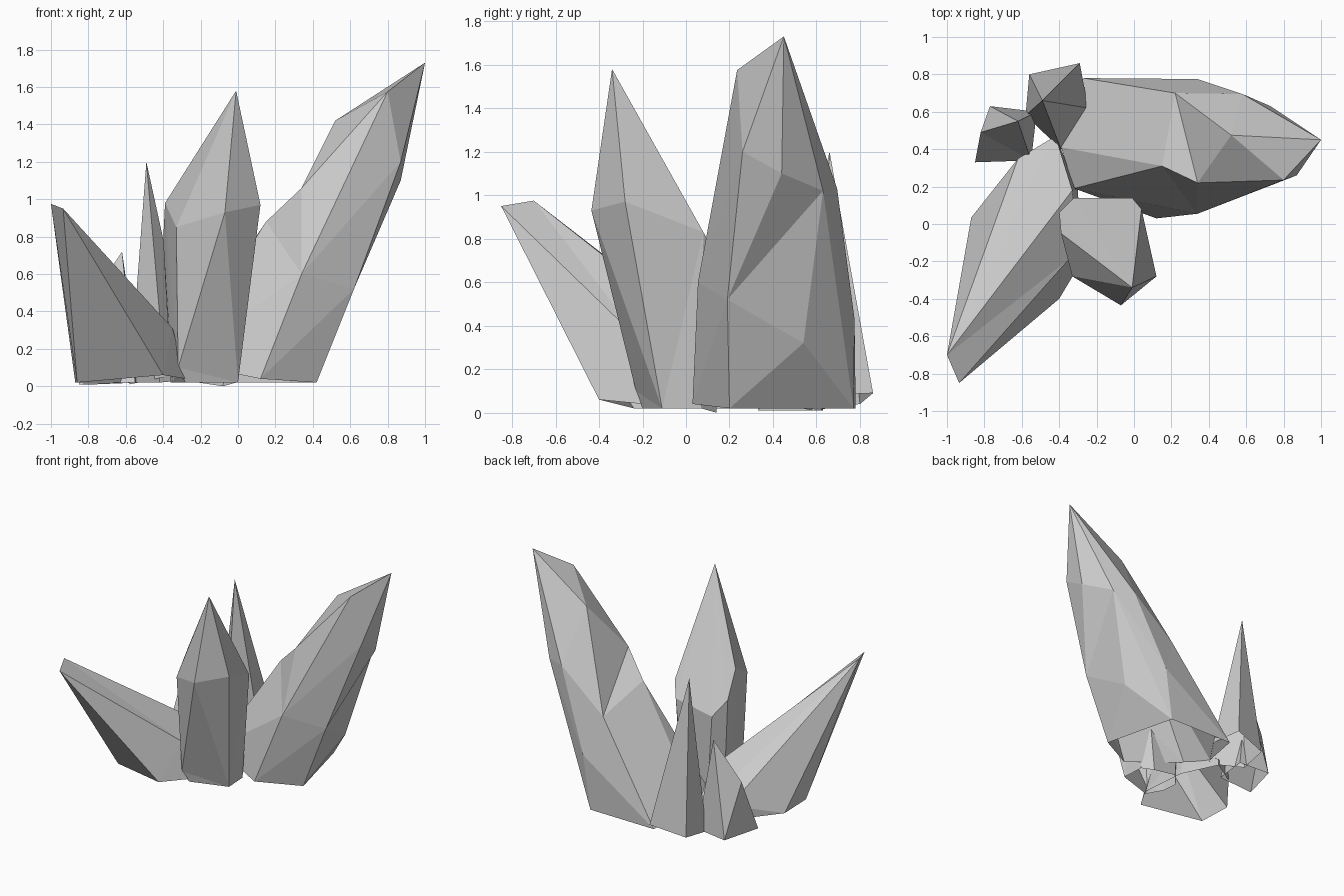
import bpy
import bmesh

cube = bpy.data.objects.get("Cube")
if cube:
    bpy.data.objects.remove(cube)

stone = bpy.data.materials.new("pale_grey_stone")
stone.use_nodes = True
grey = (0.6, 0.6, 0.6, 1)
stone.diffuse_color = grey
stone.node_tree.nodes["Principled BSDF"].inputs["Base Color"].default_value = grey


def build(name, faces):
    """Make an object from faces given as corner points; equal points are shared."""
    bm = bmesh.new()
    verts = {p: bm.verts.new(p) for face in faces for p in face}
    bmesh.ops.delete(bm, geom=[v for v in bm.verts if v not in verts.values()])
    for face in faces:
        bm.faces.new([verts[p] for p in face])
    bmesh.ops.triangulate(bm, faces=bm.faces[:], quad_method='SHORT_EDGE')
    bmesh.ops.recalc_face_normals(bm, faces=bm.faces[:])
    mesh = bpy.data.meshes.new(name)
    bm.to_mesh(mesh)
    bm.free()
    mesh.materials.append(stone)
    bpy.context.collection.objects.link(bpy.data.objects.new(name, mesh))


def crystal(name, columns, tip):
    """Loft walls between edge columns (foot to top) and close them at the tip.
    The foot stays open; short columns are padded by repeating their last point."""
    rows = max(len(c) for c in columns)
    columns = [c + [c[-1]] * (rows - len(c)) + [tip] for c in columns]
    faces = []
    for left, right in zip(columns, columns[1:] + columns[:1]):
        for k in range(rows):
            face = list(dict.fromkeys(
                [left[k], right[k], right[k + 1], left[k + 1]]))
            if len(face) > 2:
                faces.append(face)
    build(name, faces)


# Large leaning crystal: foot, waist, shoulder and tip corners, joined in facets
corners = {
    "a": (.12, .03, .04), "b": (.42, .20, .02), "c": (.28, .77, .02),
    "d": (-.27, .78, .02), "s": (-.39, .41, .08), "e": (-.32, .19, .13),
    "f": (.34, .055, .6), "g": (.62, .19, .52), "h": (.54, .54, .32),
    "i": (.34, .775, .43), "j": (.22, .70, .73), "k": (.15, .31, .88),
    "l": (.34, .22, 1.06), "m": (.80, .235, 1.575), "n": (.87, .26, 1.2),
    "o": (.87, .44, 1.1), "p": (.73, .63, 1.02), "q": (.58, .695, 1.03),
    "r": (.52, .475, 1.42), "t": (1, .45, 1.73),
}
facets = ("abg agf fgn fnm bhg bch ghp gpo gon hcp cip cdi idj ipq iqj "
          "dsj skj sek eaf efk kfl flm lmr jkl jlr jrq "
          "mnt not opt pqt qrt rmt")
build("large_crystal", [[corners[x] for x in f] for f in facets.split()])

# Upright middle crystal
front_foot = (0, -.11, .02)
crystal("middle_crystal", [
    [(-.28, -.2, .02), (-.32, -.23, .1), (-.33, -.28, .85)],
    [front_foot, (-.07, -.435, .93)],
    [front_foot, (.12, -.28, .97)],
    [(-.01, .07, .02), (.04, .08, .83)],
    [(-.08, .14, 0), (-.01, .14, .72)],
    [(-.28, .14, .03), (-.32, .14, .66)],
    [(-.36, .05, .02), (-.4, .06, .78)],
    [(-.35, -.08, .02), (-.39, -.05, .98)],
], (-.01, -.34, 1.58))

# Low crystal leaning forward, with a chisel tip
tip, chin = (-1, -.7, .975), (-.935, -.85, .95)
crystal("leaning_crystal", [
    [(-.86, -.24, .02), chin],
    [(-.40, -.40, .06), chin],
    [(-.28, -.2, .04), (-.35, -.19, .31), chin],
    [(-.3, .18, .03), (-.33, .18, .28), tip],
    [(-.42, .47, .02), (-.42, .47, .07), tip],
    [(-.62, .35, .02), (-.62, .35, .13), tip],
    [(-.87, .035, .02), tip],
], tip)

# Two thin spikes at the back
crystal("tall_spike", [[p] for p in (
    (-.39, .40, .05), (-.245, .62, .08), (-.29, .86, .09),
    (-.56, .80, .04), (-.58, .58, .01))], (-.49, .66, 1.2))
crystal("short_spike", [
    [(-.85, .33, .01), (-.82, .49, .42)],
    [(-.55, .34, .02)],
    [(-.52, .6, .02)],
    [(-.77, .63, .01)],
], (-.62, .55, .72))
